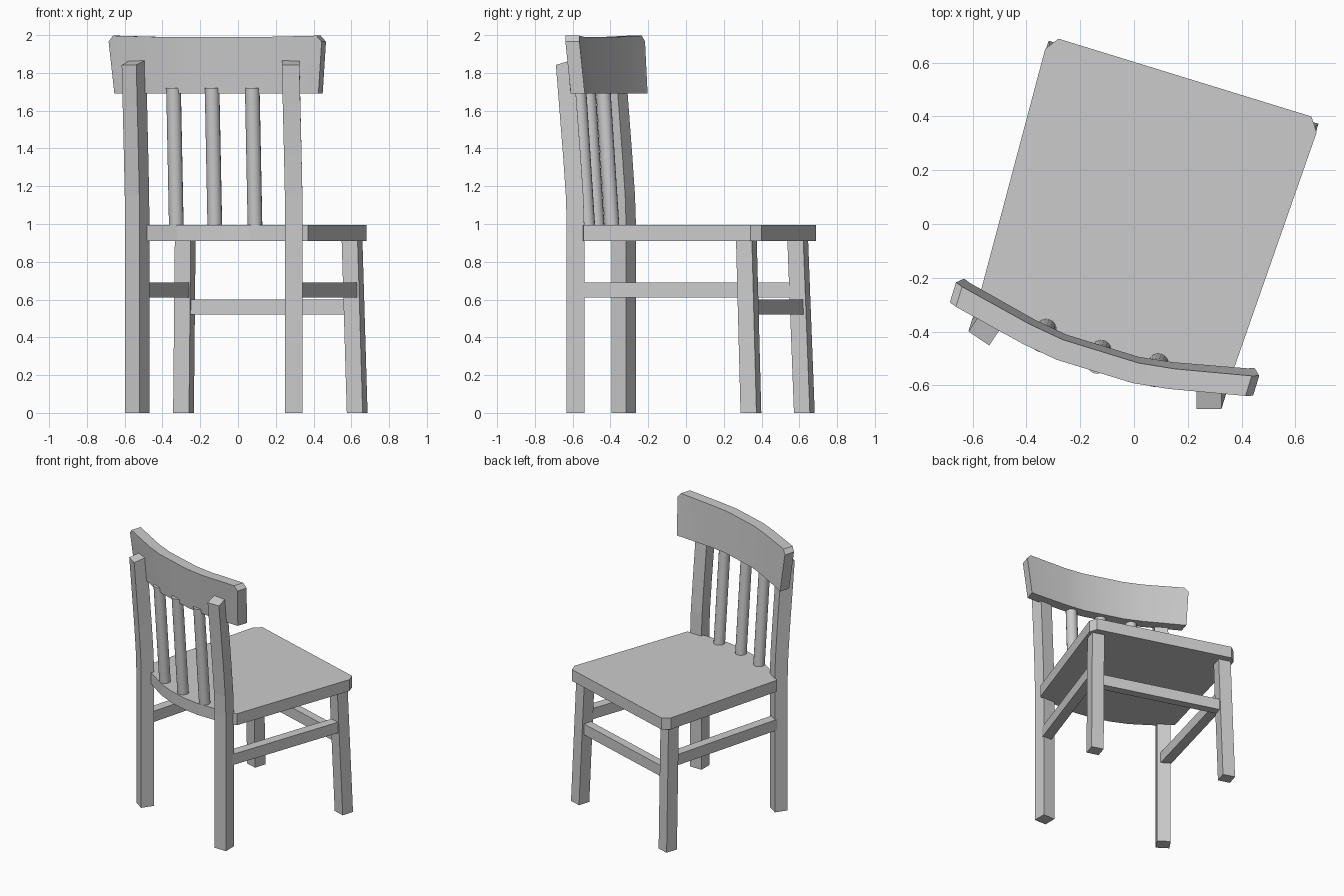
import bpy, bmesh, math
from mathutils import Matrix, Vector

cube = bpy.data.objects.get("Cube")
if cube:
    bpy.data.objects.remove(cube, do_unlink=True)

# The chair is symmetric in its own frame, then turned on the floor
PLACE = Matrix.Rotation(math.radians(-17.1), 4, "Z") @ Matrix.Translation((0.021, 0, 0))

grey = bpy.data.materials.new("plain_grey")
grey.use_nodes = True
grey.diffuse_color = (0.6, 0.6, 0.6, 1)
grey.node_tree.nodes["Principled BSDF"].inputs["Base Color"].default_value = (0.6, 0.6, 0.6, 1)


def loft(name, rings, smooth=False):
    """Skin a list of equal-length closed rings and cap both ends."""
    bm = bmesh.new()
    loops = [[bm.verts.new(p) for p in ring] for ring in rings]
    n = len(loops[0])
    for low, high in zip(loops, loops[1:]):
        for i in range(n):
            j = (i + 1) % n
            bm.faces.new((low[i], low[j], high[j], high[i]))
    bm.faces.new(loops[0][::-1])
    bm.faces.new(loops[-1])
    bmesh.ops.recalc_face_normals(bm, faces=bm.faces)
    mesh = bpy.data.meshes.new(name)
    bm.to_mesh(mesh)
    bm.free()
    mesh.materials.append(grey)
    obj = bpy.data.objects.new(name, mesh)
    bpy.context.collection.objects.link(obj)
    obj.matrix_world = PLACE
    if smooth:
        bpy.ops.object.select_all(action="DESELECT")
        obj.select_set(True)
        bpy.context.view_layer.objects.active = obj
        bpy.ops.object.shade_smooth_by_angle(angle=math.radians(40))
    return obj


def square(centre, size, turn=0.0, back_drop=0.0):
    """Horizontal square ring, optionally lower along its rear edge."""
    h = size / 2
    rot = Matrix.Rotation(turn, 3, "Z")
    return [Vector(centre) + rot @ Vector((x, y, -back_drop if y < 0 else 0))
            for x, y in ((-h, -h), (h, -h), (h, h), (-h, h))]


def bar(name, start, end, thick, height):
    """Level rail of rectangular section between two points."""
    start, end = Vector(start), Vector(end)
    side = (end - start).normalized().cross(Vector((0, 0, 1))) * thick / 2
    up = Vector((0, 0, height / 2))
    loft(name, [[p - side - up, p + side - up, p + side + up, p - side + up]
                for p in (start, end)])


# Seat slab with clipped front corners and a bowed rear edge
half = [(0.492, 0.576), (0.528, 0.525), (0.492, -0.41), (0.38, -0.462),
        (0.2, -0.517), (0.07, -0.535)]
outline = half + [(-x, y) for x, y in reversed(half)]
loft("seat", [[(x, y, z) for x, y in outline] for z in (0.91, 0.995)])

for side, word in ((1, "left"), (-1, "right")):
    # Back post, turned outward, straight below and leaning back above the seat
    turn = side * math.radians(17)
    path = [(-0.472, 0), (-0.472, 1.0), (-0.477, 1.15), (-0.492, 1.36), (-0.532, 1.87)]
    loft(word + "_back_leg", [square((side * 0.434, y, z), 0.093, turn,
                                     0.028 if z > 1.8 else 0) for y, z in path])
    # Front leg, splayed
    loft(word + "_front_leg", [square((side * 0.481, 0.514, 0), 0.088),
                               square((side * 0.462, 0.483, 0.92), 0.088)])
    # Side stretcher
    bar(word + "_side_stretcher", (side * 0.434, -0.46, 0.65),
        (side * 0.467, 0.48, 0.65), 0.07, 0.08)

bar("front_stretcher", (-0.465, 0.495, 0.56), (0.465, 0.495, 0.56), 0.06, 0.08)

# Three round spindles leaning back to the top rail
for i, word in ((-1, "right"), (0, "middle"), (1, "left")):
    rings = []
    for z, lean in ((0.98, 0), (1.72, -0.05)):
        y = -0.485 + 0.015 * abs(i) + lean
        rings.append([(i * 0.218 + 0.039 * math.cos(a), y + 0.039 * math.sin(a), z)
                      for a in (math.tau * k / 16 for k in range(16))])
    loft(word + "_spindle", rings, True)

# Curved top rail: rings across its width, tilted back, ends clipped at the top
BOW = [(1.0, -0.48), (0.955, -0.489), (0.48, -0.548), (0.25, -0.567)]
stations = [(-t, y) for t, y in BOW] + [(t, y) for t, y in reversed(BOW)]
rings = []
for t, y in stations:
    top = 1.965 if abs(t) == 1 else 1.997 if abs(t) > 0.9 else 1.99
    low, high = 0.565 * t, 0.59 * t
    rings.append([(low, y + 0.022, 1.69), (low, y + 0.1, 1.69),
                  (high, y + 0.078, top), (high, y, top)])
loft("top_rail", rings, True)
